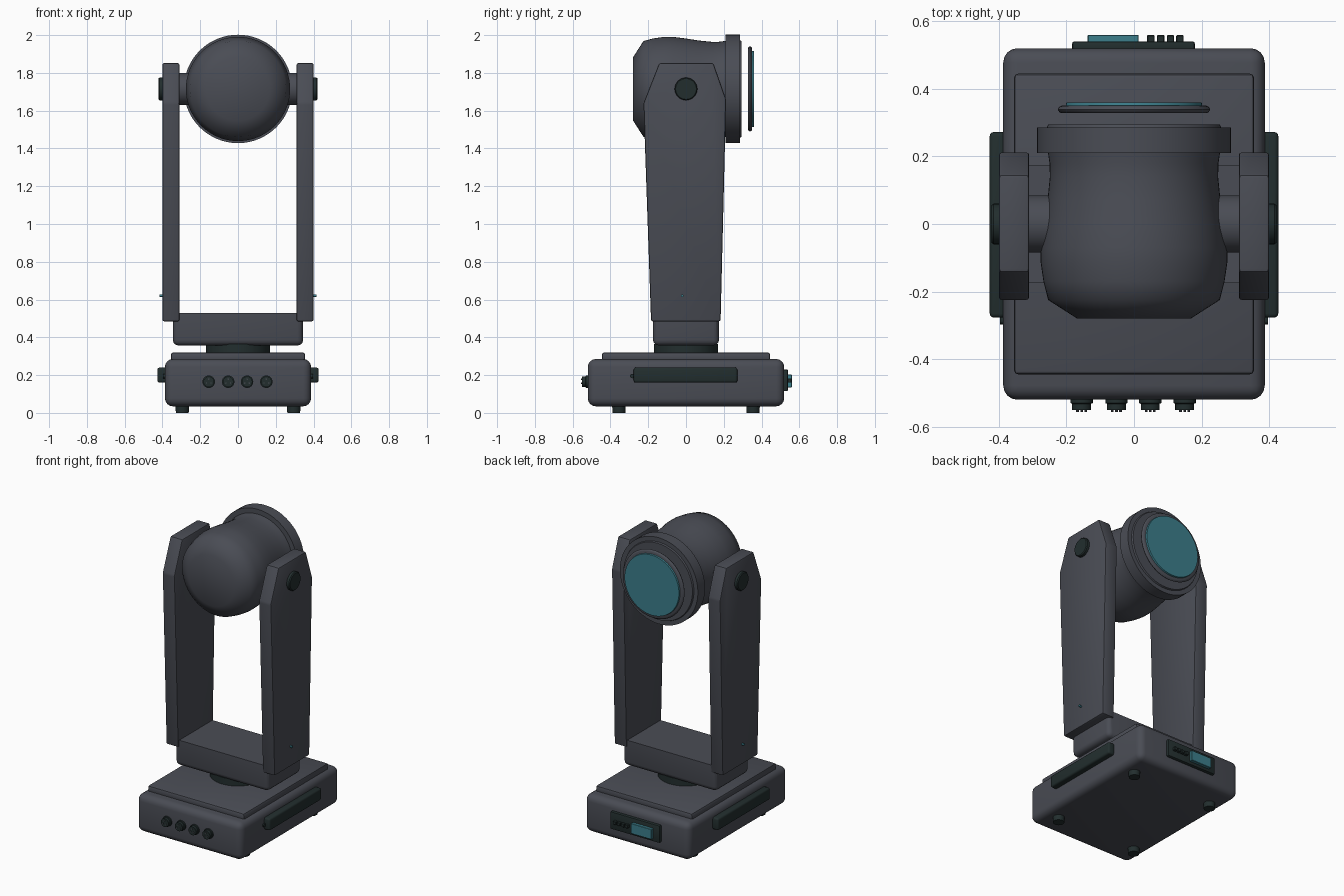
import bpy, bmesh, math
from mathutils import Matrix, Vector

if "Cube" in bpy.data.objects:
    bpy.data.objects.remove(bpy.data.objects["Cube"])


def material(name, rgb):
    m = bpy.data.materials.new(name)
    m.diffuse_color = (*rgb, 1)
    m.use_nodes = True
    m.node_tree.nodes["Principled BSDF"].inputs["Base Color"].default_value = m.diffuse_color
    return m


BODY = material("charcoal_grey", (0.068, 0.073, 0.090))
DARK = material("dark_green_black", (0.016, 0.027, 0.027))
TEAL = material("teal_glass", (0.045, 0.210, 0.260))
AXIS_Z = 1.715  # height of the tilt axis


def finish(bm, name, mat, angle=30):
    bmesh.ops.recalc_face_normals(bm, faces=bm.faces)
    me = bpy.data.meshes.new(name)
    bm.to_mesh(me)
    bm.free()
    me.materials.append(mat)
    ob = bpy.data.objects.new(name, me)
    bpy.context.collection.objects.link(ob)
    bpy.ops.object.select_all(action='DESELECT')
    ob.select_set(True)
    bpy.context.view_layer.objects.active = ob
    bpy.ops.object.shade_smooth_by_angle(angle=math.radians(angle))
    return ob


def bevel(bm, width, segments=3, keep_top=False):
    top = max(v.co.z for v in bm.verts) - 1e-4
    edges = [e for e in bm.edges
             if not (keep_top and all(v.co.z > top for v in e.verts))]
    bmesh.ops.bevel(bm, geom=edges, offset=width, segments=segments,
                    profile=0.5, affect='EDGES', clamp_overlap=True)


def box(name, lo, hi, mat, width=0, segments=3, keep_top=False):
    bm = bmesh.new()
    lo, hi = Vector(lo), Vector(hi)
    bmesh.ops.create_cube(bm, size=1, matrix=Matrix.Translation((lo + hi) / 2)
                          @ Matrix.Diagonal((*(hi - lo), 1)))
    if width:
        bevel(bm, width, segments, keep_top)
    return finish(bm, name, mat)


def lathe(name, profile, origin, axis, mat, sides=48, angle=30):
    """Spin (distance, radius) pairs about an axis, capping both ends."""
    bm = bmesh.new()
    turn = Vector((0, 0, 1)).rotation_difference(Vector(axis)).to_matrix()
    rings = []
    for d, r in profile:
        ring = []
        for i in range(sides):
            a = 2 * math.pi * i / sides
            p = turn @ Vector((r * math.cos(a), r * math.sin(a), d))
            ring.append(bm.verts.new(p + Vector(origin)))
        rings.append(ring)
    for a, b in zip(rings, rings[1:]):
        for i in range(sides):
            j = (i + 1) % sides
            bm.faces.new((a[i], a[j], b[j], b[i]))
    bm.faces.new(rings[0])
    bm.faces.new(rings[-1])
    return finish(bm, name, mat, angle)


# Base housing with raised lid and rubber feet
box("base_housing", (-0.387, -0.52, 0.035), (0.387, 0.52, 0.285), BODY, 0.042, 4)
box("base_lid", (-0.355, -0.445, 0.27), (0.355, 0.445, 0.32), BODY, 0.012, 2)
for x in (-0.295, 0.295):
    for y in (-0.355, 0.355):
        lathe("foot", [(0, 0.034), (0.04, 0.036)], (x, y, 0), (0, 0, 1), DARK, 20)

# Turntable and yoke cross beam
lathe("turntable", [(0, 0.17), (0.05, 0.17)], (0, 0, 0.315), (0, 0, 1), DARK)
box("yoke_beam", (-0.345, -0.175, 0.357), (0.345, 0.175, 0.53), BODY, 0.03, 3, True)

# Parts repeated on both sides
arm_profile = [(-0.185, 0.485), (0.183, 0.485), (0.212, 1.66),
               (0.145, 1.852), (-0.142, 1.852), (-0.225, 1.64)]
for s in (-1, 1):
    bm = bmesh.new()
    face = bm.faces.new([bm.verts.new((s * 0.31, y, z)) for y, z in arm_profile])
    ext = bmesh.ops.extrude_face_region(bm, geom=[face])
    bmesh.ops.translate(bm, vec=(s * 0.09, 0, 0),
                        verts=[v for v in ext["geom"] if isinstance(v, bmesh.types.BMVert)])
    bmesh.ops.recalc_face_normals(bm, faces=bm.faces)
    bevel(bm, 0.009, 2)
    finish(bm, "yoke_arm", BODY)
    lathe("tilt_axle", [(0.2, 0.085), (0.315, 0.085)], (0, 0, AXIS_Z), (s, 0, 0), BODY, 32)
    lathe("pivot_cap", [(0.39, 0.06), (0.416, 0.06), (0.422, 0.055)],
          (0, 0, AXIS_Z), (s, 0, 0), DARK, 32)
    lathe("arm_indicator", [(0.395, 0.007), (0.415, 0.007)], (0, -0.02, 0.62),
          (s, 0, 0), TEAL, 12)
    xs = sorted((s * 0.375, s * 0.427))
    box("side_handle", (xs[0], -0.277, 0.16), (xs[1], 0.272, 0.24), DARK, 0.012)
    lathe("handle_pin", [(0.375, 0.012), (0.396, 0.012)], (0, -0.285, 0.195),
          (s, 0, 0), DARK, 12)

# Lamp head: smooth shell, front collar, floating lens ring and glass
centre, forward = (0, 0, AXIS_Z), (0, 1, 0)
lathe("head_shell", [(-0.28, 0.168), (-0.225, 0.254), (-0.17, 0.268), (-0.115, 0.276),
                     (-0.07, 0.276), (0, 0.267), (0.07, 0.256), (0.14, 0.249),
                     (0.18, 0.250), (0.22, 0.256)], centre, forward, BODY, 64, 80)
lathe("head_collar", [(0.21, 0.287), (0.285, 0.287), (0.285, 0.258), (0.295, 0.254)],
      centre, forward, BODY, 64)
lathe("lens_ring", [(0.328, 0.215), (0.331, 0.221), (0.339, 0.226), (0.347, 0.221),
                    (0.350, 0.215)], centre, forward, BODY, 64, 50)
lathe("lens_glass", [(0.345, 0.203), (0.360, 0.200)], centre, forward, TEAL, 64)

# Front sockets with small contact pins
for x in (-0.155, -0.052, 0.048, 0.15):
    lathe("socket", [(0.51, 0.033), (0.530, 0.033), (0.532, 0.028), (0.55, 0.028)],
          (x, 0, 0.165), (0, -1, 0), DARK, 24)
    for k in range(3):
        a = math.pi / 2 + k * math.tau / 3
        lathe("socket_pin", [(0.545, 0.004), (0.556, 0.004)],
              (x + 0.014 * math.cos(a), 0, 0.165 + 0.014 * math.sin(a)),
              (0, -1, 0), BODY, 8)

# Rear control panel with screen and buttons
box("control_panel", (-0.183, 0.51, 0.115), (0.18, 0.54, 0.23), DARK, 0.006, 2)
box("screen", (-0.137, 0.535, 0.135), (0.014, 0.56, 0.203), TEAL, 0.002, 1)
for x in (0.05, 0.079, 0.108, 0.136):
    box("button", (x - 0.011, 0.535, 0.160), (x + 0.011, 0.559, 0.182), DARK, 0.002, 1)
